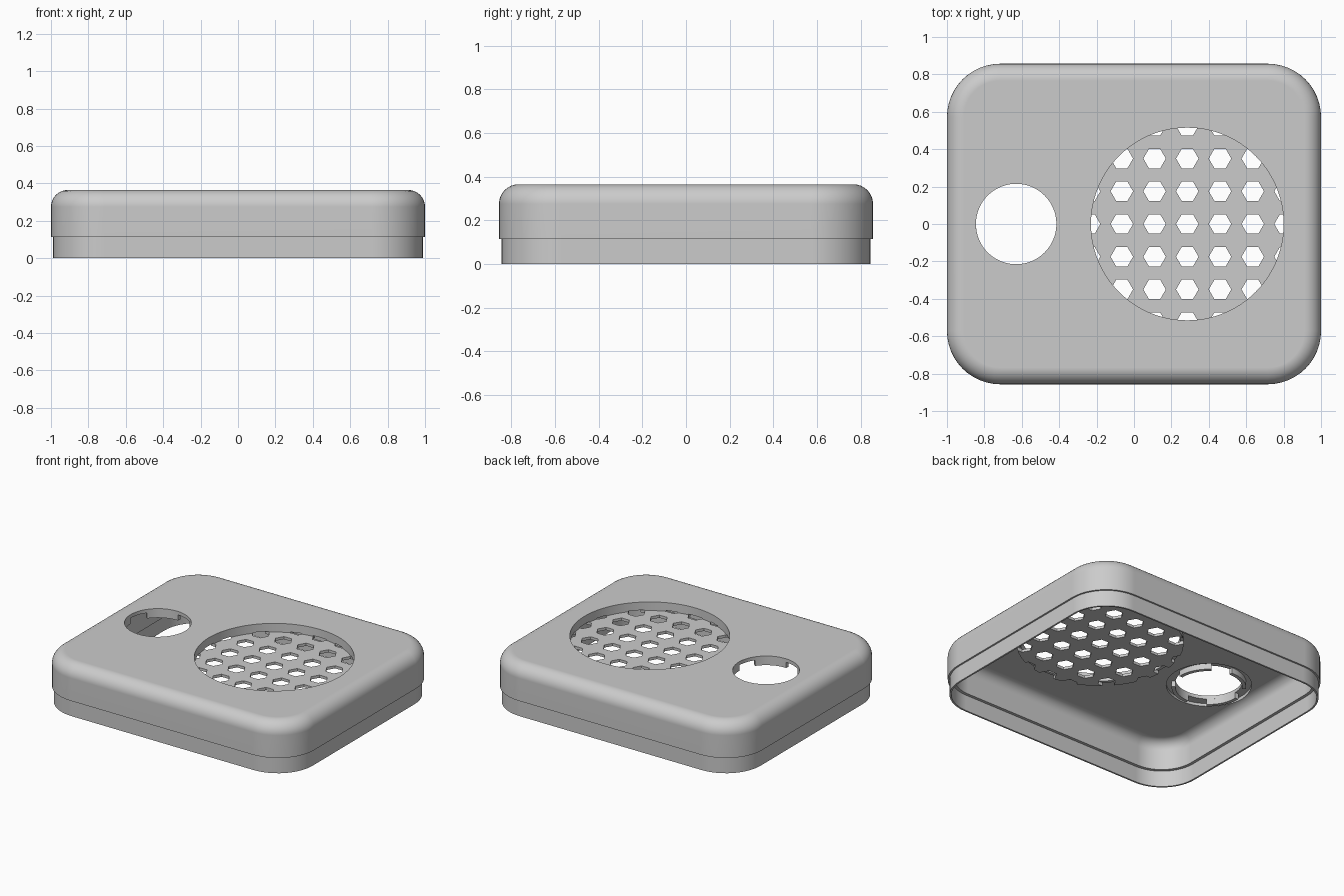
import bpy, bmesh
from math import pi, cos, sin, radians

scene = bpy.context.scene
if "Cube" in scene.objects:
    bpy.data.objects.remove(scene.objects["Cube"])

gray = bpy.data.materials.new("plain gray")
gray.use_nodes = True
gray.diffuse_color = (0.6, 0.6, 0.6, 1)
gray.node_tree.nodes["Principled BSDF"].inputs["Base Color"].default_value = (0.6, 0.6, 0.6, 1)

HALF_X, HALF_Y, HEIGHT, CORNER = 1.0, 0.857, 0.365, 0.285
LIP_TOP, FILLET, WALL = 0.114, 0.09, 0.045
CEILING = HEIGHT - WALL
GRILLE_X, GRILLE_R, GRILLE_LOW, GRILLE_TOP = 0.285, 0.515, 0.284, 0.303
PORT_X, PORT_R, BORE_R, BORE_TOP, TAB_LOW = -0.63, 0.215, 0.275, 0.34, 0.3


def finish(name, bm):
    bmesh.ops.recalc_face_normals(bm, faces=bm.faces)
    mesh = bpy.data.meshes.new(name)
    bm.to_mesh(mesh)
    bm.free()
    mesh.materials.append(gray)
    obj = bpy.data.objects.new(name, mesh)
    scene.collection.objects.link(obj)
    return obj


def add_prism(bm, points, z0, z1):
    low = [bm.verts.new((x, y, z0)) for x, y in points]
    high = [bm.verts.new((x, y, z1)) for x, y in points]
    bm.faces.new(low)
    bm.faces.new(high)
    for i in range(len(low)):
        j = (i + 1) % len(low)
        bm.faces.new((low[i], low[j], high[j], high[i]))


def prism(name, points, z0, z1):
    bm = bmesh.new()
    add_prism(bm, points, z0, z1)
    return finish(name, bm)


def arc(cx, cy, r, start=0.0, end=2 * pi, n=96, closed=True):
    steps = n if closed else n - 1
    return [(cx + r * cos(start + (end - start) * i / steps),
             cy + r * sin(start + (end - start) * i / steps)) for i in range(n)]


def rounded_rect(inset, n=13):
    pts = []
    for k, (sx, sy) in enumerate([(1, 1), (-1, 1), (-1, -1), (1, -1)]):
        pts += arc(sx * (HALF_X - CORNER), sy * (HALF_Y - CORNER), CORNER - inset,
                   k * pi / 2, (k + 1) * pi / 2, n, False)
    return pts


def activate(obj):
    bpy.ops.object.select_all(action='DESELECT')
    obj.select_set(True)
    bpy.context.view_layer.objects.active = obj


def cut(obj, cutter):
    mod = obj.modifiers.new("cut", 'BOOLEAN')
    mod.operation, mod.solver, mod.object = 'DIFFERENCE', 'EXACT', cutter
    activate(obj)
    bpy.ops.object.modifier_apply(modifier=mod.name)
    bpy.data.objects.remove(cutter)


def smooth(obj):
    activate(obj)
    bpy.ops.object.shade_smooth_by_angle(angle=radians(30))
    mod = obj.modifiers.new("flat tops", 'WEIGHTED_NORMAL')
    mod.keep_sharp = True


# Hollow cover: wall section swept round a rounded rectangle
def fillet(inset, top, r, n=8):
    return [(inset + r * (1 - cos(t)), top - r + r * sin(t))
            for t in (i * pi / 2 / n for i in range(n + 1))]


section = [(0.012, 0), (0.012, LIP_TOP), (0, LIP_TOP)] + fillet(0, HEIGHT, FILLET)
section += reversed([(0.024, 0), (0.024, LIP_TOP), (WALL, LIP_TOP)]
                    + fillet(WALL, CEILING, FILLET - 0.02))
bm = bmesh.new()
rings = [[bm.verts.new((x, y, z)) for x, y in rounded_rect(inset)] for inset, z in section]
half = len(section) // 2
for k, ring in enumerate(rings):
    if k == half - 1:
        bm.faces.new(ring)              # top panel
        bm.faces.new(rings[k + 1])      # ceiling
        continue
    other = rings[(k + 1) % len(rings)]
    for i in range(len(ring)):
        j = (i + 1) % len(ring)
        bm.faces.new((ring[i], ring[j], other[j], other[i]))
cover = finish("cover_shell", bm)

# Round openings, and a wider bore inside the port
for x, r, z1 in [(GRILLE_X, GRILLE_R, 0.5), (PORT_X, PORT_R, 0.5), (PORT_X, BORE_R, BORE_TOP)]:
    cut(cover, prism("cutter", arc(x, 0, r), 0.2, z1))
smooth(cover)

# Grille cup hung under the large opening, with a square grid of hexagonal holes
grille = prism("grille", arc(GRILLE_X, 0, GRILLE_R + 0.022), GRILLE_LOW, CEILING + 0.003)
cut(grille, prism("cutter", arc(GRILLE_X, 0, GRILLE_R), GRILLE_TOP, 0.5))
PITCH, HEX_R = 0.175, 0.06
bm = bmesh.new()
for i in range(-3, 4):
    for j in range(-3, 4):
        if (i * i + j * j) ** 0.5 * PITCH < GRILLE_R + HEX_R:
            add_prism(bm, arc(GRILLE_X + i * PITCH, j * PITCH, HEX_R, n=6), 0.2, GRILLE_TOP + 0.005)
cut(grille, finish("cutter", bm))
smooth(grille)

# Locking tabs round the port
for k in range(4):
    a = k * pi / 2 - radians(2)
    b = a + radians(56)
    ring = arc(PORT_X, 0, PORT_R, a, b, 17, False) + arc(PORT_X, 0, PORT_R + 0.025, b, a, 17, False)
    smooth(prism(f"port_tab_{k + 1}", ring, TAB_LOW, BORE_TOP + 0.005))
